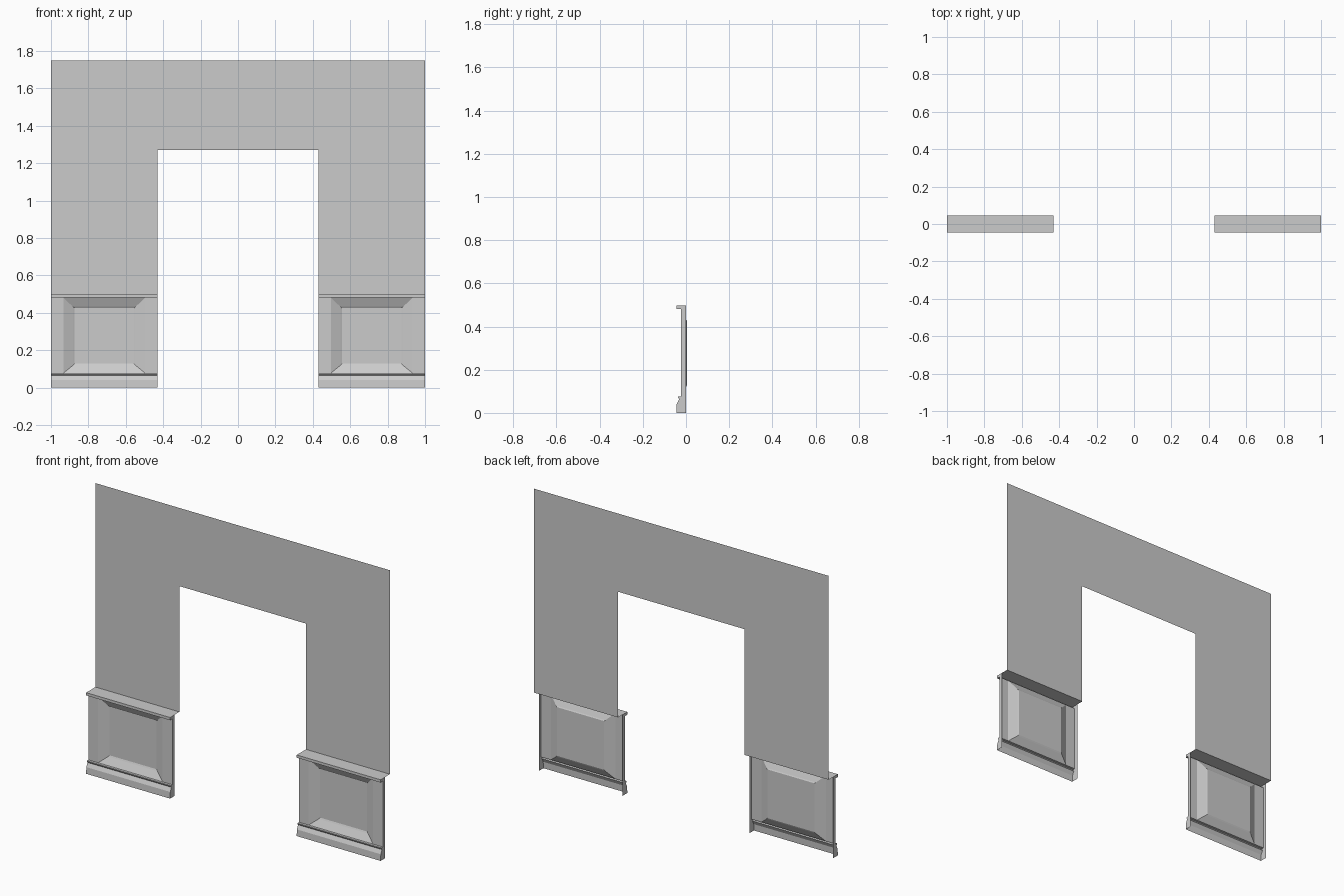
import bpy, bmesh

if "Cube" in bpy.data.objects:
    bpy.data.objects.remove(bpy.data.objects["Cube"])

X0, X1 = 0.43, 1.0          # wainscot section, mirrored to the other side
WALL_Y, FACE_Y, BACK_Y = 0.045, -0.023, 0.0
RAIL_LOW, RAIL_HIGH, SILL = 0.077, 0.481, 0.498


def make(name, build, mirror=True):
    bm = bmesh.new()
    build(bm)
    bmesh.ops.remove_doubles(bm, verts=bm.verts, dist=1e-5)
    me = bpy.data.meshes.new(name)
    bm.to_mesh(me)
    bm.free()
    ob = bpy.data.objects.new(name, me)
    bpy.context.collection.objects.link(ob)
    if mirror:
        mod = ob.modifiers.new("mirror", 'MIRROR')
        mod.use_mirror_merge = False
    return ob


def face(bm, pts):
    return bm.faces.new([bm.verts.new(p) for p in pts])


def strip(bm, profile):
    """Sweep an open (y, z) profile along x."""
    for (ya, za), (yb, zb) in zip(profile, profile[1:]):
        face(bm, [(X0, ya, za), (X0, yb, zb), (X1, yb, zb), (X1, ya, za)])


def caps(bm, outline):
    face(bm, [(X0, y, z) for y, z in outline])
    face(bm, [(X1, y, z) for y, z in reversed(outline)])


# Thin wall sheet around the doorway opening
def wall(bm):
    face(bm, [(x, WALL_Y, z) for x, z in
              [(-X1, SILL), (-X0, SILL), (-X0, 1.27), (X0, 1.27),
               (X0, SILL), (X1, SILL), (X1, 1.75), (-X1, 1.75)]])


# Ledge: deep top reaching the wall, shallow end caps
def ledge(bm):
    strip(bm, [(FACE_Y, RAIL_HIGH), (-0.045, RAIL_HIGH), (-0.045, SILL), (WALL_Y, SILL)])
    caps(bm, [(BACK_Y, RAIL_HIGH), (-0.045, RAIL_HIGH), (-0.045, SILL), (BACK_Y, SILL)])


# Moulded skirting
def skirting(bm):
    prof = [(-0.045, 0), (-0.043, 0.040), (-0.031, 0.064), (-0.038, 0.072),
            (-0.038, RAIL_LOW), (FACE_Y, RAIL_LOW)]
    strip(bm, prof)
    caps(bm, [(BACK_Y, 0)] + prof + [(BACK_Y, RAIL_LOW)])


# Recessed panel: flat stiles, mitred slopes, small lip and field
def panel(bm):
    a, b = X0 + 0.066, X1 - 0.066
    for xs in ((X0, a), (b, X1)):
        face(bm, [(xs[0], FACE_Y, RAIL_LOW), (xs[1], FACE_Y, RAIL_LOW),
                  (xs[1], FACE_Y, RAIL_HIGH), (xs[0], FACE_Y, RAIL_HIGH)])
    rings = []
    for x, lo, hi, y in ((0.0, RAIL_LOW, RAIL_HIGH, FACE_Y),
                         (0.051, 0.119, 0.433, 0.0),
                         (0.059, 0.128, 0.427, 0.004)):
        rings.append([(a + x, y, lo), (b - x, y, lo), (b - x, y, hi), (a + x, y, hi)])
    for r, s in zip(rings, rings[1:]):
        for i in range(4):
            j = (i + 1) % 4
            face(bm, [r[i], r[j], s[j], s[i]])
    face(bm, rings[-1])
    # side returns
    face(bm, [(X0, BACK_Y, RAIL_LOW), (X0, FACE_Y, RAIL_LOW),
              (X0, FACE_Y, RAIL_HIGH), (X0, BACK_Y, RAIL_HIGH)])
    face(bm, [(X1, FACE_Y, RAIL_LOW), (X1, BACK_Y, RAIL_LOW),
              (X1, BACK_Y, RAIL_HIGH), (X1, FACE_Y, RAIL_HIGH)])


make("wall", wall, mirror=False)
make("ledge", ledge)
make("skirting", skirting)
make("panel", panel)
